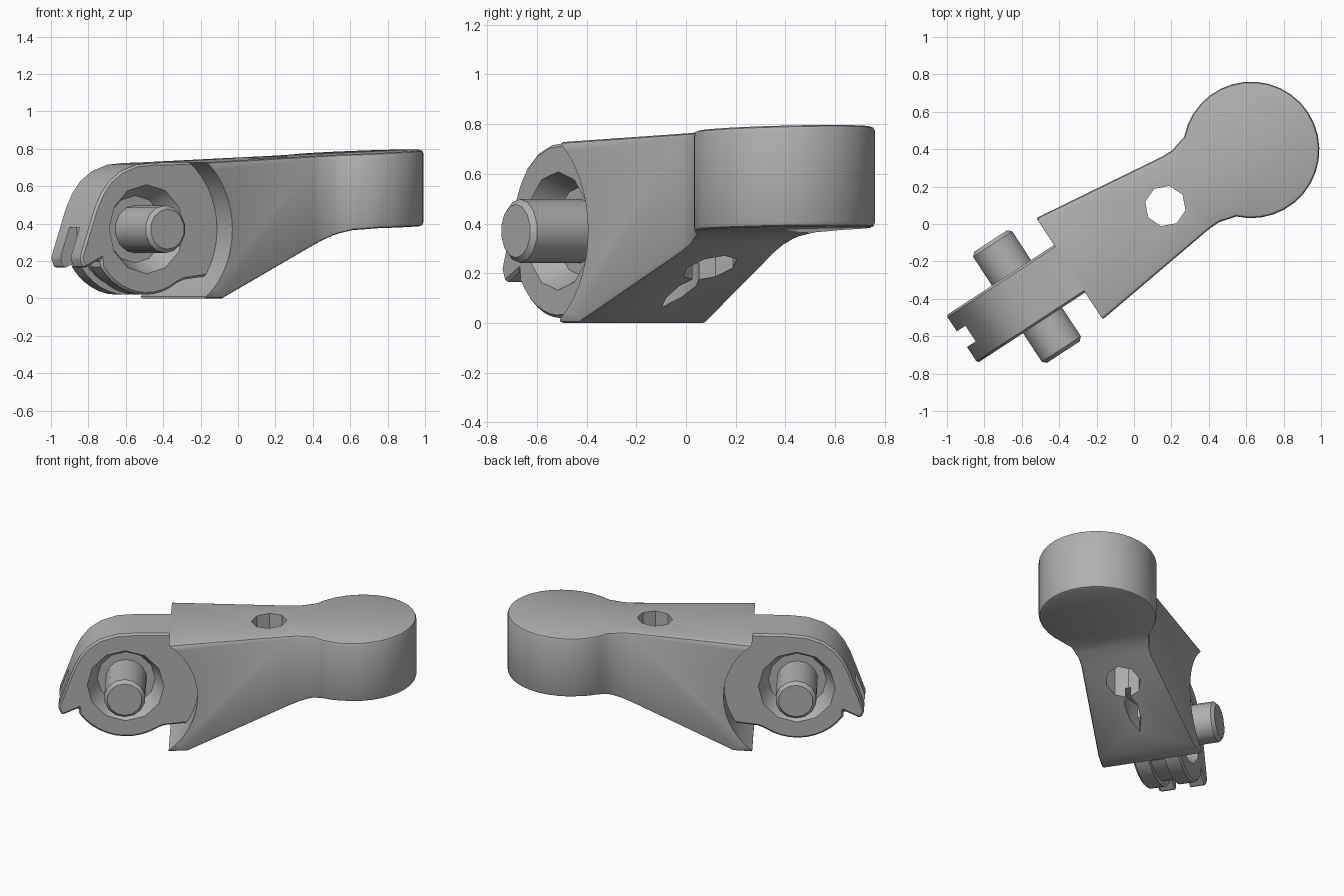
import bpy, bmesh
from math import cos, sin, pi, radians, sqrt
from mathutils import Matrix

old = bpy.data.objects.get("Cube")
if old:
    bpy.data.objects.remove(old)

ANGLE = radians(33.2)            # heading of the arm in plan
PIVOT = (-0.572, -0.388, 0.0)    # pin position in plan
PIN_Z = 0.37
HEAD_U, HEAD_R = 1.432, 0.365

grey = bpy.data.materials.new("plain grey")
grey.use_nodes = True
grey.diffuse_color = (0.44, 0.44, 0.44, 1)
grey.node_tree.nodes["Principled BSDF"].inputs["Base Color"].default_value = (0.44, 0.44, 0.44, 1)


def make(name, bm):
    bmesh.ops.recalc_face_normals(bm, faces=bm.faces)
    mesh = bpy.data.meshes.new(name)
    bm.to_mesh(mesh)
    bm.free()
    mesh.materials.append(grey)
    obj = bpy.data.objects.new(name, mesh)
    bpy.context.collection.objects.link(obj)
    return obj


def prism(name, points, lo, hi, upright=True):
    """Extrude an outline: plan (along, across) or side profile (along, height)."""
    bm = bmesh.new()
    place = (lambda a, b, c: (a, b, c)) if upright else (lambda a, b, c: (a, c, b))
    face = bm.faces.new([bm.verts.new(place(a, b, lo)) for a, b in points])
    top = bmesh.ops.extrude_face_region(bm, geom=[face])["geom"]
    bmesh.ops.translate(bm, vec=place(0, 0, hi - lo),
                        verts=[v for v in top if isinstance(v, bmesh.types.BMVert)])
    return make(name, bm)


def cross_cylinder(name, r1, r2, v1, v2, sides):
    """Cylinder or cone on the pin axis, r1 at v1 and r2 at v2."""
    bm = bmesh.new()
    bmesh.ops.create_cone(bm, cap_ends=True, segments=sides, radius1=r1, radius2=r2, depth=v2 - v1)
    turn = Matrix.Rotation(-pi / 2, 4, "X")
    bm.transform(Matrix.Translation((0, (v1 + v2) / 2, PIN_Z)) @ turn)
    return make(name, bm)


def bake(obj):
    dg = bpy.context.evaluated_depsgraph_get()
    mesh = bpy.data.meshes.new_from_object(obj.evaluated_get(dg))
    obj.modifiers.clear()
    obj.data = mesh


def boolean(obj, cutter, operation="DIFFERENCE"):
    mod = obj.modifiers.new("cut", "BOOLEAN")
    mod.operation, mod.object, mod.solver = operation, cutter, "EXACT"
    bake(obj)
    bpy.data.objects.remove(cutter)


def bevel(obj, width, segments=2):
    mod = obj.modifiers.new("bevel", "BEVEL")
    mod.width, mod.segments = width, segments
    mod.limit_method, mod.angle_limit = "ANGLE", radians(42)
    bake(obj)


def arc(r, start, end, steps, u=0.0, w=0.0):
    angles = [radians(start + (end - start) * i / steps) for i in range(steps + 1)]
    return [(u + r * cos(a), w + r * sin(a)) for a in angles]


# Arm: tapered plan with a round head, trimmed by the side profile
neck = [(0.2, 0.333), (1.02, 0.23), (1.08, 0.23), (1.13, 0.244)]
outline = [(u, -v) for u, v in neck] + arc(HEAD_R, -136, 136, 26, HEAD_U) + neck[::-1]
arm = prism("arm", outline, -0.1, 1.0)
side = [(0.1, 0.72), (0.1, 0.0), (0.39, 0.0), (1.06, 0.3), (1.14, 0.337), (1.23, 0.365),
        (1.35, 0.375), (1.9, 0.393), (1.9, 0.802)]
boolean(arm, prism("profile", side, -0.6, 0.6, False), "INTERSECT")
bevel(arm, 0.025)

# Trim the arm concentrically round the pin
boolean(arm, cross_cylinder("pivot_cut", 0.45, 0.45, -0.6, 0.6, 48))
boolean(arm, prism("end_cut", [(-0.3, -0.6), (0.272, -0.6), (0.272, 0.6), (-0.3, 0.6)], -0.2, 1.0))

# Upright hole and the pointed slot on the underside
boolean(arm, prism("hole_cut", arc(0.11, 0, 315, 7, 0.884), -0.2, 1.0))
slot = [(0.53, 0), (0.62, -0.035), (0.72, -0.04), (0.82, 0),
        (0.72, 0.04), (0.62, 0.035)]
boolean(arm, prism("slot_cut", slot, -0.2, 0.24))

# Tongue: round eye with a hooked tip, running into the arm
tongue_side = [(0.55, 0.733), (0.27, 0.728), (0.05, 0.725), (-0.06, 0.715), (-0.16, 0.68),
               (-0.235, 0.625), (-0.285, 0.56), (-0.325, 0.48), (-0.42, 0.215),
               (-0.395, 0.16), (-0.29, 0.21)]
tongue_side += arc(0.35, 215, 305, 10, 0, PIN_Z) + [(0.24, 0.1), (0.55, 0.14)]
tongue = prism("tongue", tongue_side, -0.152, 0.152, False)
bevel(tongue, 0.012, 1)

# Groove round the lower rim of the tongue
rim = [(-0.6, 0.38), (-0.315, 0.38)] + arc(0.315, 180, 300, 14, 0, PIN_Z) + [(0.2, -0.2), (-0.6, -0.2)]
boolean(tongue, prism("groove_cut", rim, -0.05, 0.05, False))

# Tapered recess round the pin on both faces
boolean(tongue, cross_cylinder("front_recess_cut", 0.24, 0.18, -0.155, -0.04, 12))
boolean(tongue, cross_cylinder("back_recess_cut", 0.18, 0.24, 0.04, 0.155, 12))

# Pin
pin = cross_cylinder("pin", 0.128, 0.128, -0.355, 0.355, 14)
bevel(pin, 0.02, 1)

for obj in (arm, tongue, pin):
    obj.location = PIVOT
    obj.rotation_euler = (0, 0, ANGLE)
    bpy.ops.object.select_all(action="DESELECT")
    obj.select_set(True)
    bpy.context.view_layer.objects.active = obj
    bpy.ops.object.shade_smooth_by_angle(angle=radians(32))
